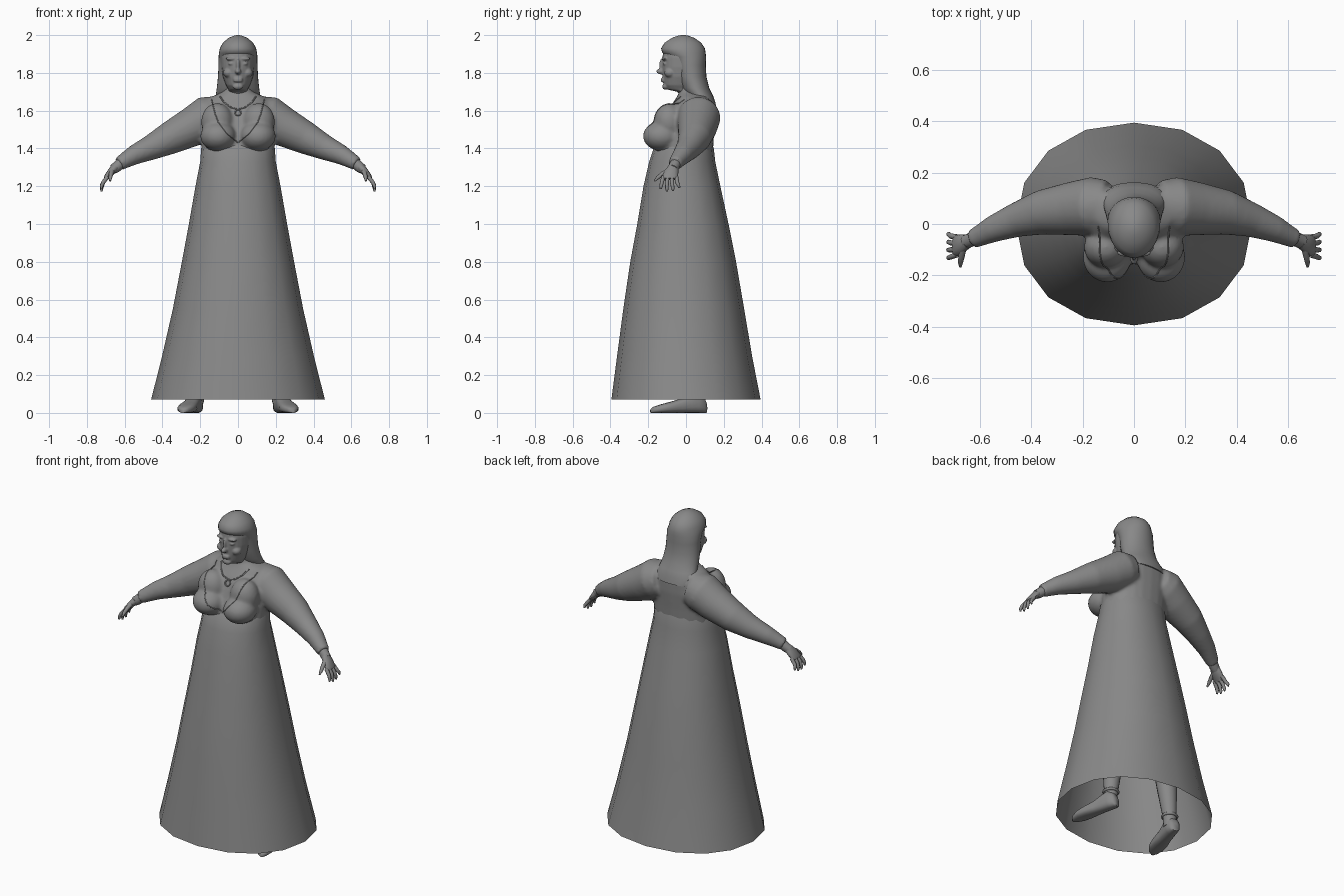
import bpy, bmesh, math
from mathutils import Vector, Matrix

cube = bpy.data.objects.get("Cube")
if cube:
    bpy.data.objects.remove(cube)

grey = bpy.data.materials.new("plain grey")
grey.use_nodes = True
grey.diffuse_color = (0.25, 0.25, 0.25, 1)
grey.node_tree.nodes["Principled BSDF"].inputs["Base Color"].default_value = (0.25, 0.25, 0.25, 1)


def select(obj):
    bpy.ops.object.select_all(action='DESELECT')
    obj.select_set(True)
    bpy.context.view_layer.objects.active = obj


def finish(name, bm, angle=60):
    bmesh.ops.recalc_face_normals(bm, faces=bm.faces)
    mesh = bpy.data.meshes.new(name)
    bm.to_mesh(mesh)
    bm.free()
    obj = bpy.data.objects.new(name, mesh)
    bpy.context.collection.objects.link(obj)
    mesh.materials.append(grey)
    select(obj)
    bpy.ops.object.shade_smooth_by_angle(angle=math.radians(angle))
    return obj


def loft(bm, rings, n=24, power=2.0, caps=True):
    """Skin a tube through rings of (centre, u axis, v axis)."""
    loops = []
    for c, u, v in rings:
        loop = []
        for i in range(n):
            a = 2 * math.pi * i / n
            ca, sa = math.cos(a), math.sin(a)
            p = c + u * math.copysign(abs(ca) ** (2 / power), ca) \
                  + v * math.copysign(abs(sa) ** (2 / power), sa)
            loop.append(bm.verts.new(p))
        loops.append(loop)
    for a, b in zip(loops, loops[1:]):
        for i in range(n):
            j = (i + 1) % n
            bm.faces.new((a[i], a[j], b[j], b[i]))
    if caps:
        bm.faces.new(loops[0])
        bm.faces.new(loops[-1])


def level(rows):
    """Horizontal rings from rows of (height, half width, front, back)."""
    return [(Vector((0, (f + b) / 2, z)), Vector((w, 0, 0)), Vector((0, (b - f) / 2, 0)))
            for z, w, f, b in rows]


def limb(rows, s):
    """Rings across a path of (x, y, z, radius)."""
    pts = [Vector((s * x, y, z)) for x, y, z, r in rows]
    rings = []
    for i, p in enumerate(pts):
        t = (pts[min(i + 1, len(pts) - 1)] - pts[max(i - 1, 0)]).normalized()
        u = t.cross(Vector((0.1, 1, 0.1))).normalized()
        rings.append((p, u * rows[i][3], t.cross(u) * rows[i][3]))
    return rings


def ball(bm, centre, size):
    m = Matrix.Translation(centre) @ Matrix.Diagonal((*size, 1))
    bmesh.ops.create_uvsphere(bm, u_segments=24, v_segments=16, radius=1, matrix=m)


def blend(obj, voxel, rounds):
    """Fuse overlapping volumes into one smooth skin."""
    select(obj)
    m = obj.modifiers.new("fuse", 'REMESH')
    m.mode, m.voxel_size, m.use_smooth_shade = 'VOXEL', voxel, True
    bpy.ops.object.modifier_apply(modifier="fuse")
    m = obj.modifiers.new("soften", 'SMOOTH')
    m.factor, m.iterations = 0.5, rounds
    bpy.ops.object.modifier_apply(modifier="soften")
    obj.data.shade_smooth()


# Skirt: open, flaring cone
bm = bmesh.new()
loft(bm, level([(.07, .46, -.395, .395), (.3, .402, -.365, .35), (.55, .345, -.332, .308),
                (.8, .297, -.295, .265), (1, .26, -.258, .225), (1.2, .225, -.225, .182),
                (1.33, .2, -.195, .155), (1.4, .195, -.172, .147), (1.44, .18, -.14, .13)]),
     n=16, power=2.15, caps=False)
finish("skirt", bm)

# Upper body: torso, bust and arms fused
bm = bmesh.new()
loft(bm, level([(1.36, .192, -.165, .142), (1.45, .195, -.15, .147), (1.55, .2, -.115, .155),
                (1.62, .19, -.085, .155), (1.67, .15, -.05, .14), (1.7, .08, -.035, .1),
                (1.75, .055, -.04, .08)]), power=2.2)
for s in (1, -1):
    ball(bm, (s * .105, -.128, 1.465), (.095, .1, .078))
    ball(bm, (s * .11, -.09, 1.54), (.085, .08, .1))
    loft(bm, limb([(.1, .07, 1.58, .1), (.16, .068, 1.565, .115), (.24, .06, 1.515, .105),
                   (.36, .045, 1.455, .087), (.46, .015, 1.405, .067), (.55, -.02, 1.365, .052),
                   (.61, -.05, 1.33, .04), (.63, -.058, 1.318, .038)], s))
body = finish("upper_body", bm)
blend(body, .01, 6)

# Hands: wrist, palm, thumb and four fingers
for s, side in ((1, "left"), (-1, "right")):
    bm = bmesh.new()
    loft(bm, limb([(.61, -.05, 1.33, .03), (.645, -.065, 1.3, .028), (.66, -.07, 1.29, .026)], s), n=12)
    across, thick = Vector((0, 1, 0)), Vector((s * .8, 0, .6))
    loft(bm, [(Vector((s * x, y, z)), across * w, thick * t) for x, y, z, w, t in
              ((.645, -.068, 1.305, .026, .024), (.67, -.078, 1.278, .038, .02),
               (.695, -.085, 1.248, .042, .015), (.702, -.086, 1.238, .036, .01))], n=12)
    for i in range(4):
        y = -.12 + i * .023
        drop = (.0, .012, .01, -.006)[i]
        loft(bm, limb([(.69, y, 1.25, .011), (.714, y - .008 + i * .004, 1.22, .0105),
                       (.723, y - .012 + i * .008, 1.2 - drop, .009),
                       (.722, y - .014 + i * .01, 1.185 - drop, .005)], s), n=8)
    loft(bm, limb([(.665, -.09, 1.285, .014), (.672, -.125, 1.265, .0125),
                   (.676, -.15, 1.245, .01), (.677, -.167, 1.228, .005)], s), n=8)
    finish(side + "_hand", bm)

# Head with facial features fused
bm = bmesh.new()
loft(bm, level([(1.66, .056, -.02, .09), (1.7, .055, -.045, .08), (1.712, .05, -.1, .06),
                (1.735, .064, -.117, .07), (1.78, .08, -.124, .085), (1.83, .088, -.126, .09),
                (1.88, .09, -.125, .09), (1.92, .086, -.12, .085), (1.96, .07, -.09, .07),
                (1.985, .035, -.06, .03)]))
ball(bm, (0, -.132, 1.808), (.016, .025, .016))
ball(bm, (0, -.122, 1.84), (.011, .02, .04))
ball(bm, (0, -.108, 1.728), (.028, .018, .018))
for z in (1.757, 1.768):
    ball(bm, (0, -.122, z), (.026, .012, .006))
for s in (1, -1):
    ball(bm, (s * .036, -.112, 1.875), (.03, .016, .009))
    ball(bm, (s * .036, -.111, 1.849), (.016, .013, .008))
    ball(bm, (s * .05, -.085, 1.8), (.028, .03, .025))
blend(finish("head", bm), .005, 3)

# Long hair falling down the back
bm = bmesh.new()
loft(bm, level([(1.61, .1, .1, .162), (1.65, .125, .05, .154), (1.68, .118, .0, .143),
                (1.72, .112, -.025, .123), (1.78, .106, -.05, .108), (1.84, .103, -.062, .105),
                (1.885, .103, -.085, .106), (1.905, .101, -.125, .104), (1.93, .096, -.132, .1),
                (1.96, .08, -.113, .08), (1.985, .05, -.075, .045), (1.996, .025, -.045, .015),
                (2, .008, -.025, -.005)]), n=28)
finish("hair", bm, 70)

# Legs and shoes
for s, side in ((1, "left"), (-1, "right")):
    bm = bmesh.new()
    loft(bm, limb([(.218, .055, .05, .036), (.215, .055, .12, .04), (.2, .05, .3, .058),
                   (.18, .03, .5, .06), (.14, .01, .9, .085), (.1, 0, 1.1, .09)], s), n=16)
    finish(side + "_leg", bm)
    bm = bmesh.new()
    heel, toe = Vector((s * .213, .108, 0)), Vector((s * .292, -.19, 0))
    along = (toe - heel).normalized()
    out = along.cross(Vector((0, 0, 1)))
    loft(bm, [(heel + along * d + Vector((0, 0, h / 2)), out * w, Vector((0, 0, h / 2)))
              for d, w, h in ((0, .018, .05), (.015, .034, .085), (.05, .04, .11), (.09, .04, .1),
                              (.14, .041, .075), (.2, .048, .058), (.25, .045, .045),
                              (.29, .028, .032), (.305, .01, .02))], n=20, power=2.6)
    finish(side + "_shoe", bm)
    bpy.ops.mesh.primitive_torus_add(location=(s * .216, .055, .115), major_radius=.041, minor_radius=.008,
                                     major_segments=24, minor_segments=8)
    cuff = bpy.context.object
    cuff.name = side + "_ankle_cuff"
    cuff.data.materials.append(grey)
    cuff.data.shade_smooth()

# Neckline trim and necklace, laid on the chest
bpy.context.view_layer.update()


def chest_point(x, z):
    hit, p, normal, face = body.ray_cast(Vector((x, -1, z)), Vector((0, 1, 0)))
    return p if hit else Vector((x, 0, z))


def cord(name, corners, radius):
    pts = []
    for (x0, z0), (x1, z1) in zip(corners, corners[1:]):
        pts += [chest_point(x0 + (x1 - x0) * t / 8, z0 + (z1 - z0) * t / 8) for t in range(8)]
    pts.append(chest_point(*corners[-1]))
    curve = bpy.data.curves.new(name, 'CURVE')
    curve.dimensions, curve.bevel_depth, curve.bevel_resolution = '3D', radius, 2
    line = curve.splines.new('POLY')
    line.points.add(len(pts) - 1)
    for point, p in zip(line.points, pts):
        point.co = (*p, 1)
    curve.materials.append(grey)
    bpy.context.collection.objects.link(bpy.data.objects.new(name, curve))


def both_sides(half):
    return [(-x, z) for x, z in half] + [p for p in reversed(half[:-1])]


cord("neckline_trim", both_sides([(.14, 1.66), (.12, 1.58), (.105, 1.54), (.06, 1.48), (0, 1.43)]), .003)
cord("necklace", both_sides([(.095, 1.675), (.075, 1.645), (.04, 1.618), (0, 1.607)]), .004)
bpy.ops.mesh.primitive_torus_add(location=chest_point(0, 1.59) + Vector((0, -.004, 0)),
                                 rotation=(math.radians(65), 0, 0), major_radius=.016, minor_radius=.004,
                                 major_segments=20, minor_segments=8)
pendant = bpy.context.object
pendant.name = "pendant"
pendant.data.materials.append(grey)
pendant.data.shade_smooth()
